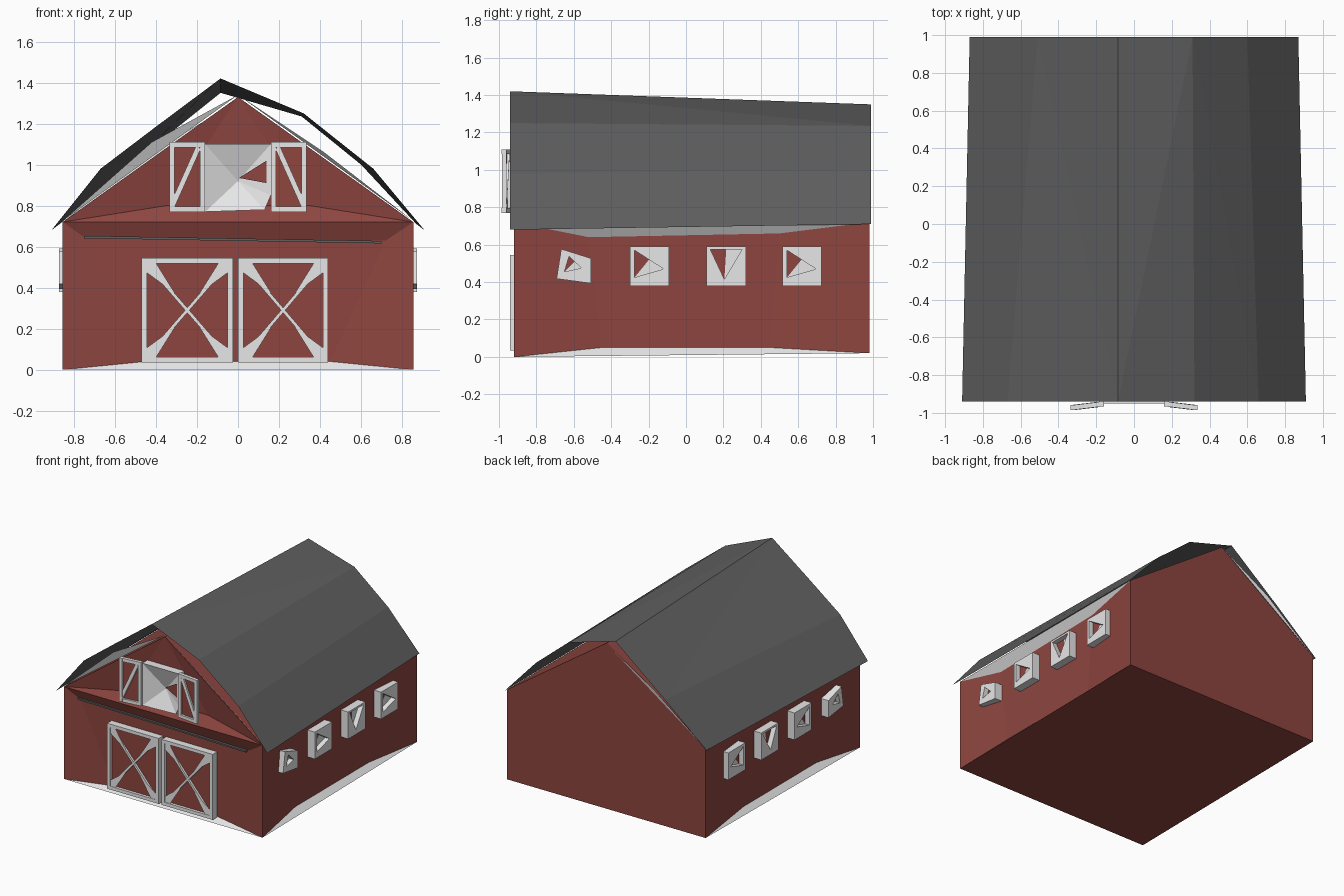
import bpy, bmesh
from mathutils import Vector

cube = bpy.data.objects.get("Cube")
if cube:
    bpy.data.objects.remove(cube, do_unlink=True)


def material(name, rgb):
    m = bpy.data.materials.new(name)
    m.use_nodes = True
    m.diffuse_color = (*rgb, 1)
    m.node_tree.nodes["Principled BSDF"].inputs["Base Color"].default_value = (*rgb, 1)
    return m


RED, WHITE, GREY = 0, 1, 2
MATS = [material("barn red", (.27, .06, .05)),
        material("trim white", (.8, .8, .8)),
        material("roof grey", (.115, .115, .115))]


def build(name, polys, fix_normals=True):
    """Make an object from (points, colour) polygons, welding shared corners."""
    bm = bmesh.new()
    for pts, colour in polys:
        f = bm.faces.new([bm.verts.new(p) for p in pts])
        f.material_index = colour
    bmesh.ops.remove_doubles(bm, verts=bm.verts, dist=.0005)
    if fix_normals:
        bmesh.ops.recalc_face_normals(bm, faces=bm.faces)
    mesh = bpy.data.meshes.new(name)
    bm.to_mesh(mesh)
    bm.free()
    for m in MATS:
        mesh.materials.append(m)
    ob = bpy.data.objects.new(name, mesh)
    bpy.context.collection.objects.link(ob)
    return ob


def ring(outer, inner, colours, centre):
    """Inset panel: one quad per side plus the centre polygon."""
    n = len(outer)
    polys = [([outer[i], outer[(i + 1) % n], inner[(i + 1) % n], inner[i]], colours[i])
             for i in range(n)]
    return polys + ([(inner, centre)] if centre is not None else [])


def bar(a, b, width, depth):
    """Box polygons along a to b in the xz plane, with depth running back in y."""
    a, b, back = Vector(a), Vector(b), Vector((0, depth, 0))
    side = (b - a).cross(Vector((0, 1, 0))).normalized() * width / 2
    f = [a - side, a + side, b + side, b - side]
    k = [p + back for p in f]
    return [(f, WHITE), (k[::-1], WHITE)] + [
        ([f[i], k[i], k[(i + 1) % 4], f[(i + 1) % 4]], WHITE) for i in range(4)]


# Barn body: sunken wall panels, gables and floor
def corner(sx, back, top):
    z = .72 if top else (.02 if back else 0)
    return (sx * .855, .98 if back else -.92, z)


front_peak, back_peak = (0, -.9, 1.33), (0, .98, 1.31)
body = []
for s in (-1, 1):
    outer = [corner(s, 0, 0), corner(s, 1, 0), corner(s, 1, 1), corner(s, 0, 1)]
    inner = [(s * .81, y, z) for y, z in ((-.45, .05), (.45, .05), (.5, .66), (-.52, .64))]
    body += ring(outer, inner, [WHITE, RED, WHITE, RED], RED)
    body.append(([corner(s, 0, 1), corner(s, 1, 1), back_peak, front_peak], RED))
    body.append(([corner(s, 0, 1), (s * .35, -.87, .8), front_peak], RED))
outer = [corner(-1, 0, 0), corner(1, 0, 0), corner(1, 0, 1), corner(-1, 0, 1)]
inner = [(-.45, -.885, .04), (.45, -.885, .04), (.72, -.885, .63), (-.74, -.885, .64)]
body += ring(outer, inner, [WHITE, RED, RED, RED], RED)
low, high = [(-.35, -.87, .8), (.35, -.87, .8)], [corner(1, 0, 1), corner(-1, 0, 1)]
body += [(low + high, RED), (low + [front_peak], RED),
         ([corner(-1, 1, 0), corner(1, 1, 0), corner(1, 1, 1), back_peak, corner(-1, 1, 1)], RED),
         ([corner(-1, 0, 0), corner(1, 0, 0), corner(1, 1, 0), corner(-1, 1, 0)], RED)]
build("barn_body", body)

# Roof: faceted sheet between a front and a back profile
F = [(x, -.94, z) for x, z in ((-.91, .68), (-.67, .98), (-.4, 1.185), (-.085, 1.42),
                               (.32, 1.25), (.66, .98), (.91, .68))]
B = [(x, .99, z) for x, z in ((-.87, .71), (-.51, 1.01), (-.085, 1.35),
                              (.31, 1.235), (.6, 1), (.87, .71))]
facets = [[F[0], F[1], B[1], B[0]], [F[1], F[2], B[1]], [F[2], F[3], B[1]],
          [F[3], B[2], B[1]], [F[3], B[3], B[2]], [F[3], F[4], B[3]],
          [F[4], F[5], B[3]], [F[5], B[4], B[3]], [F[5], F[6], B[5], B[4]]]
build("roof", [(f, GREY) for f in facets], fix_normals=False)

# Gable trim boards under the roof edge
trim = []
for s, top in ((-1, 1.11), (1, 1.06)):
    foot = (s * .855, -.915, .725)
    tri = [foot, (0, -.9, 1.34), (s * .42, -.935, top)]
    trim.append((tri if s < 0 else tri[::-1], WHITE))
trim.append(([(-.855, .982, .72), (0, .982, 1.31), (-.42, .99, 1.06)], WHITE))
build("gable_trim", trim, fix_normals=False)

# Sliding barn doors: frame and cross braces over red panels
for name, x0, x1 in (("left_barn_door", 0, .44), ("right_barn_door", -.47, -.025)):
    y, z0, z1, w = -.94, .035, .545, .026
    a, b, c, d = x0 + w / 2, x1 - w / 2, z0 + w / 2, z1 - w / 2
    door = []
    for p, q in (((x0, c), (x1, c)), ((x0, d), (x1, d)), ((a, z0), (a, z1)), ((b, z0), (b, z1))):
        door += bar((p[0], y, p[1]), (q[0], y, q[1]), w, .06)
    for p, q in (((a, c), (b, d)), ((a, d), (b, c))):
        door += bar((p[0], y + .004, p[1]), (q[0], y + .004, q[1]), .016, .02)
    door.append(([(x0, y + .022, z0), (x1, y + .022, z0), (x1, y + .022, z1), (x0, y + .022, z1)], RED))
    # White corner wedges
    for px, sx in ((a, 1), (b, -1)):
        for pz, sz in ((c, 1), (d, -1)):
            door.append(([(px, y + .003, pz), (px + sx * .05, y + .003, pz),
                          (px + sx * .15, y + .003, pz + sz * .16),
                          (px, y + .003, pz + sz * .05)], WHITE))
    build(name, door)

# Door rail
rail = bar((-.75, -.905, .647), (.7, -.905, .622), .012, .03)
build("door_rail", [(p, GREY) for p, _ in rail])

# Loft hatch: sunken facets with a red opening
hatch = [(-.16, -.95, .77), (.13, -.95, .78), (.16, -.95, .85), (.16, -.95, 1.1), (-.16, -.95, 1.1)]
centre = (0, -.885, .92)
polys = []
for i, p in enumerate(hatch):
    q = hatch[(i + 1) % 5]
    polys.append(([p, q, centre], WHITE))
    polys.append(([p, (p[0], -.86, p[2]), (q[0], -.86, q[2]), q], WHITE))
build("loft_hatch", polys)
build("loft_opening", [([(.005, -.897, .935), (.14, -.95, .91), (.14, -.95, 1.02)], RED)], False)

# Loft shutters, slightly swung open
for name, s in (("left_shutter", 1), ("right_shutter", -1)):
    x0, x1, z0, z1, w = s * .16, s * .335, .77, 1.11, .026
    i, o = x0 + s * w / 2, x1 - s * w / 2
    swing = lambda x: -.965 - abs(x - x0) * .12
    polys = []
    for p, q in (((x0, z0 + w / 2), (x1, z0 + w / 2)), ((x0, z1 - w / 2), (x1, z1 - w / 2)),
                 ((i, z0), (i, z1)), ((o, z0), (o, z1)), ((o, z0 + w), (i - s * -.02, z1 - w))):
        polys += bar((p[0], swing(p[0]), p[1]), (q[0], swing(q[0]), q[1]), w, .026)
    polys.append(([(x, swing(x) + .015, z) for x, z in ((x0, z0), (x1, z0), (x1, z1), (x0, z1))], RED))
    build(name, polys)


# Side windows: boxed frame with a triangular recess
def window(name, s, y, tri, size=.105, twist=0):
    z, xf, xb = .485, s * .873, s * .8
    sq = [(-size, -size + twist), (size, -size), (size, size - twist * 2), (-size + twist, size)]
    at = lambda x, p: (x, y + p[0], z + p[1])
    front, back = [at(xf, p) for p in sq], [at(xb, p) for p in sq]
    hole, deep = [at(xf, p) for p in tri], [at(s * .835, p) for p in tri]
    polys = ring(front, back, [WHITE] * 4, None)
    # Face strips joining the square to the triangle
    near = [min(range(3), key=lambda k: (Vector(front[i]) - Vector(hole[k])).length)
            for i in range(4)]
    for i in range(4):
        j = (i + 1) % 4
        polys.append(([front[i], front[j], hole[near[i]]], WHITE))
        if near[i] != near[j]:
            polys.append(([front[j], hole[near[j]], hole[near[i]]], WHITE))
    polys += ring(hole, deep, [WHITE] * 3, None)
    mid = tuple((Vector(deep[1]) + Vector(deep[2])) / 2)
    polys += [([deep[0], deep[1], mid], WHITE), ([deep[0], mid, deep[2]], RED)]
    build(name, polys)


pointing = [(-.08, -.06), (.075, -.015), (-.08, .085)]
hanging = [(-.01, -.07), (.085, .09), (-.085, .09)]
for side, s in (("left", 1), ("right", -1)):
    window(side + "_window_1", s, -.6, [(-.05, -.03), (.04, -.01), (-.02, .07)], .092, .025)
    window(side + "_window_2", s, -.195, pointing)
    window(side + "_window_3", s, .215, hanging)
    window(side + "_window_4", s, .62, pointing)
